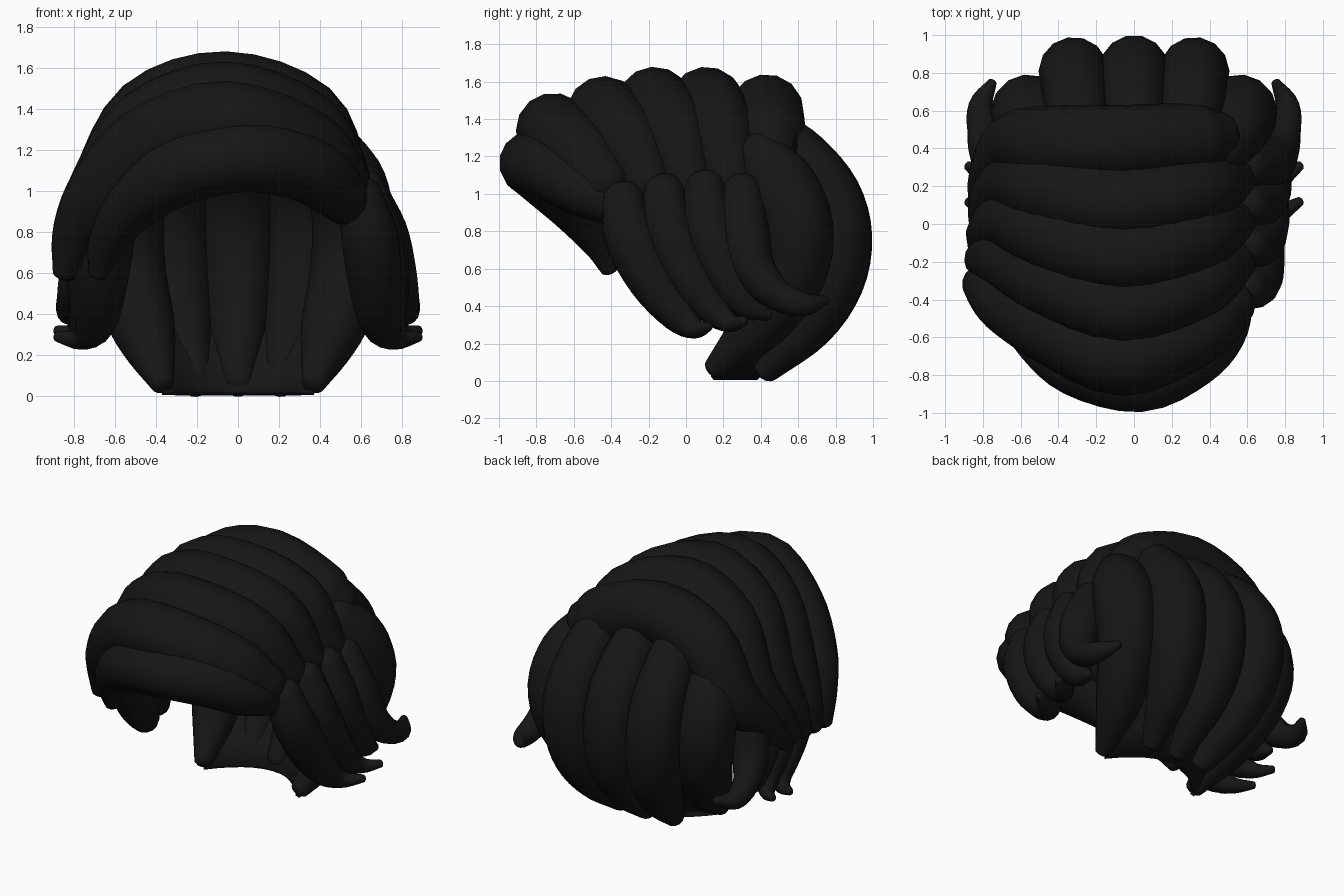
import bpy, bmesh, math
from mathutils import Vector

if "Cube" in bpy.data.objects:
    bpy.data.objects.remove(bpy.data.objects["Cube"])

SIDES = 14
HEAD = Vector((0, 0.05, 0.75))
black = bpy.data.materials.new("black_hair")
black.diffuse_color = (0.008, 0.008, 0.008, 1)
black.use_nodes = True
black.node_tree.nodes["Principled BSDF"].inputs["Base Color"].default_value = black.diffuse_color


def spline(pts, steps=4):
    """Catmull-Rom through (x, y, z, radius) points."""
    p = [Vector(q) for q in pts]
    p = [2 * p[0] - p[1]] + p + [2 * p[-1] - p[-2]]
    out = []
    for i in range(1, len(p) - 2):
        a, b, c, d = p[i - 1:i + 3]
        for s in range(steps):
            t = s / steps
            out.append(0.5 * (2 * b + (c - a) * t + (2 * a - 5 * b + 4 * c - d) * t * t
                              + (3 * b - a - 3 * c + d) * t ** 3))
    out.append(p[-2])
    return out


def finish(name, bm):
    bmesh.ops.recalc_face_normals(bm, faces=bm.faces)
    for f in bm.faces:
        f.smooth = True
    me = bpy.data.meshes.new(name)
    bm.to_mesh(me)
    bm.free()
    me.materials.append(black)
    ob = bpy.data.objects.new(name, me)
    bpy.context.collection.objects.link(ob)
    return ob


def lock(name, pts):
    """Tapered lock of hair with rounded ends."""
    path = spline(pts)
    pos = [q.to_3d() for q in path]
    rad = [max(q[3], 0.01) for q in path]
    n = len(pos)
    rings = [(pos[i], (pos[min(i + 1, n - 1)] - pos[max(i - 1, 0)]).normalized(), rad[i])
             for i in range(n)]
    caps = [math.radians(d) for d in (75, 50, 25)]
    p0, t0, r0 = rings[0]
    p1, t1, r1 = rings[-1]
    head = [(p0 - t0 * r0 * 0.8 * math.sin(a), t0, r0 * math.cos(a)) for a in caps]
    tail = [(p1 + t1 * r1 * 0.6 * math.sin(a), t1, r1 * math.cos(a)) for a in caps[::-1]]
    bm = bmesh.new()
    loops = []
    for c, t, r in head + rings + tail:
        side = t.cross(c - HEAD).normalized()
        up = side.cross(t).normalized()
        loops.append([bm.verts.new(c + side * r * math.cos(2 * math.pi * k / SIDES)
                                   + up * r * math.sin(2 * math.pi * k / SIDES))
                      for k in range(SIDES)])
    for a, b in zip(loops, loops[1:]):
        for k in range(SIDES):
            j = (k + 1) % SIDES
            bm.faces.new((a[k], a[j], b[j], b[k]))
    bm.faces.new(loops[0])
    bm.faces.new(loops[-1])
    return finish(name, bm)


def pair(name, pts):
    """The same lock on both sides of the head."""
    for s, tag in ((1, "right"), (-1, "left")):
        lock(f"{name}_{tag}", [(s * x, y, z, r) for x, y, z, r in pts])


# Low fringe across the forehead
lock("fringe", [(0.52, -0.38, 0.95, 0.12), (0.45, -0.56, 1.03, 0.15), (0.30, -0.71, 1.12, 0.165),
                (0.03, -0.83, 1.165, 0.17), (-0.30, -0.75, 1.09, 0.165), (-0.52, -0.60, 0.92, 0.13),
                (-0.64, -0.47, 0.74, 0.09), (-0.68, -0.41, 0.60, 0.05)])

# Five locks swept over the crown from right to left
apex_y = [-0.71, -0.44, -0.17, 0.11, 0.43]
apex_z = [1.54, 1.63, 1.68, 1.68, 1.64]
mid_y = [-0.42, -0.20, 0.02, 0.22, 0.42]
for k, (ay, top, my) in enumerate(zip(apex_y, apex_z, mid_y)):
    sx, sy, sz, sr = (0.52, -0.42 + 0.22 * k, 1.05, 0.13) if k < 4 else (0.45, 0.47, 1.26, 0.13)
    drop = (top - 1.68) * 0.3
    tuck = 0.01 * min(k, 3)
    lock(f"crown_lock_{k + 1}", [
        (sx, sy, sz, sr),
        (0.33, ay + (sy - ay) * 0.5, top - 0.33, 0.19),
        (-0.06, ay, top - 0.20, 0.20),
        (-0.43, ay + (my - ay) * 0.55, top - 0.32, 0.20),
        (-0.66 + tuck, my, 1.03 + drop, 0.175),
        (-0.79 + tuck, -0.33 + 0.145 * k, 0.79, 0.12),
        (-0.85 + tuck, -0.30 + 0.095 * k, 0.60, 0.055)])

# Back of the head: centre lock, then two pairs
back = [(0, 0.45, 1.34, 0.13), (0, 0.61, 1.19, 0.165), (0, 0.76, 0.99, 0.18), (0, 0.815, 0.77, 0.185),
        (0, 0.78, 0.53, 0.175), (0, 0.65, 0.29, 0.14), (0, 0.43, 0.055, 0.07)]
lock("back_lock_centre", back)
spread = [0.26, 0.30, 0.315, 0.32, 0.30, 0.26, 0.20]
pair("back_lock_inner", [(x, y - 0.01, z, r) for x, (_, y, z, r) in zip(spread, back)])
pair("back_lock_outer", [(0.46, 0.39, 1.21, 0.14), (0.53, 0.51, 1.04, 0.19), (0.56, 0.59, 0.82, 0.20),
                         (0.53, 0.56, 0.57, 0.185), (0.45, 0.39, 0.30, 0.15), (0.37, 0.15, 0.065, 0.06)])

# Curved nape piece joining the back locks at the bottom
bm = bmesh.new()
rows = []
for half, y_side, y_mid, z in ((0.36, 0.14, 0.37, 0.015), (0.41, 0.27, 0.50, 0.16),
                               (0.46, 0.40, 0.64, 0.31), (0.52, 0.53, 0.76, 0.52)):
    rows.append([bm.verts.new((half * u, y_mid + (y_side - y_mid) * u * u, z))
                 for u in (i / 6 - 1 for i in range(13))])
for a, b in zip(rows, rows[1:]):
    for i in range(12):
        bm.faces.new((a[i], a[i + 1], b[i + 1], b[i]))
nape = finish("nape", bm)
mod = nape.modifiers.new("thickness", 'SOLIDIFY')
mod.thickness = 0.03
mod.offset = 0

# Locks in front of and over the ears, tips flicking out
pair("side_lock_1", [(0.59, -0.34, 0.98, 0.11), (0.64, -0.30, 0.78, 0.14), (0.67, -0.18, 0.54, 0.13),
                     (0.70, -0.03, 0.35, 0.10), (0.77, 0.05, 0.28, 0.055), (0.88, 0.12, 0.29, 0.025)])
pair("side_lock_2", [(0.60, -0.12, 1.02, 0.11), (0.66, -0.09, 0.80, 0.135), (0.70, 0.02, 0.56, 0.125),
                     (0.73, 0.15, 0.38, 0.09), (0.79, 0.24, 0.31, 0.05), (0.88, 0.31, 0.32, 0.025)])
pair("side_lock_3", [(0.60, 0.10, 1.04, 0.11), (0.67, 0.12, 0.82, 0.135), (0.71, 0.20, 0.60, 0.125),
                     (0.73, 0.32, 0.42, 0.09), (0.74, 0.44, 0.35, 0.03)])
pair("side_lock_4", [(0.60, 0.30, 1.02, 0.11), (0.69, 0.31, 0.80, 0.135), (0.75, 0.36, 0.60, 0.12),
                     (0.80, 0.49, 0.46, 0.085), (0.81, 0.63, 0.41, 0.065), (0.75, 0.75, 0.43, 0.025)])
